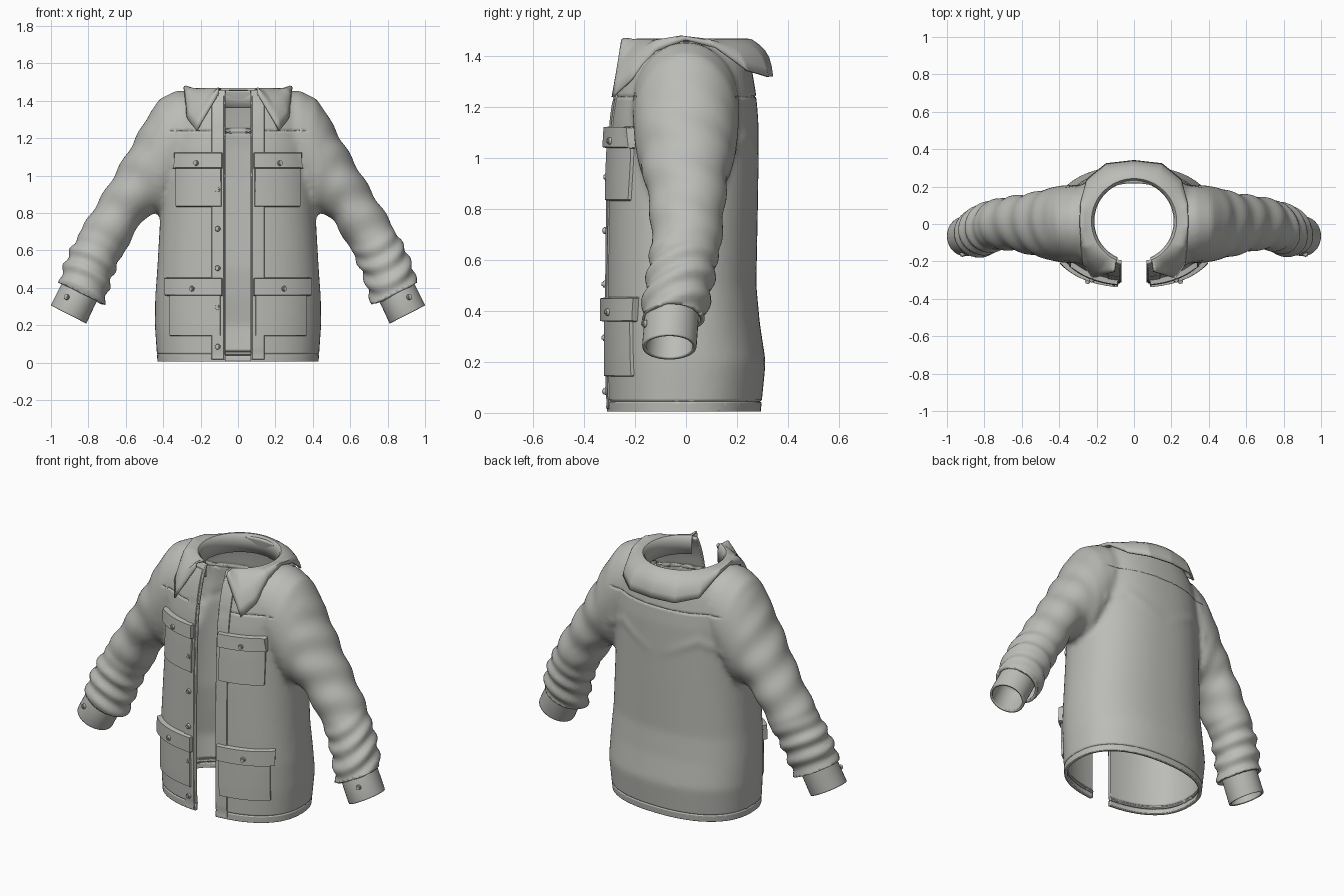
import bpy, bmesh, math
from mathutils import Vector
from mathutils.bvhtree import BVHTree

if "Cube" in bpy.data.objects:
    bpy.data.objects.remove(bpy.data.objects["Cube"])

cloth = bpy.data.materials.new("light_grey_cloth")
cloth.use_nodes = True
GREY = (0.5, 0.5, 0.475, 1)
cloth.diffuse_color = GREY
cloth.node_tree.nodes["Principled BSDF"].inputs["Base Color"].default_value = GREY


def add_object(name, bm, thickness=0, angle=40):
    mesh = bpy.data.meshes.new(name)
    bm.to_mesh(mesh)
    bm.free()
    obj = bpy.data.objects.new(name, mesh)
    bpy.context.collection.objects.link(obj)
    mesh.materials.append(cloth)
    bpy.ops.object.select_all(action="DESELECT")
    obj.select_set(True)
    bpy.context.view_layer.objects.active = obj
    bpy.ops.object.shade_smooth_by_angle(angle=math.radians(angle))
    if thickness:
        mod = obj.modifiers.new("thickness", "SOLIDIFY")
        mod.thickness = thickness
        mod.offset = -1
    return obj


def loft(bm, rings, closed=True, caps=True):
    loops = [[bm.verts.new(p) for p in ring] for ring in rings]
    n = len(loops[0])
    for a, b in zip(loops, loops[1:]):
        for i in range(n if closed else n - 1):
            j = (i + 1) % n
            bm.faces.new((a[i], a[j], b[j], b[i]))
    if caps:
        bm.faces.new(loops[0][::-1])
        bm.faces.new(loops[-1])


def spower(v, p):
    return math.copysign(abs(v) ** p, v)


def torso_ring(z, half, front, back, n=56):
    mid, depth, p = (front + back) / 2, (back - front) / 2, 0.86
    angles = [2 * math.pi * i / n for i in range(n)]
    return [(half * spower(math.cos(a), p), mid + depth * spower(math.sin(a), p), z) for a in angles]


def sleeve_ring(side, ux, uz, lx, lz, y, ry, n=36):
    up, low = Vector((ux, y, uz)), Vector((lx, y, lz))
    pts = []
    for i in range(n):
        a = 2 * math.pi * i / n
        p = (up + low) / 2 + (up - low) / 2 * math.cos(a) + Vector((0, ry * math.sin(a), 0))
        pts.append((side * p.x, p.y, p.z))
    return pts


# Torso sections: height, half width, front, back
TORSO = [(-0.08, .425, -.31, .285), (.1, .438, -.313, .303), (.2, .445, -.315, .313),
         (.35, .443, -.315, .29), (.5, .432, -.315, .276), (.8, .415, -.312, .282),
         (1.0, .405, -.307, .285), (1.15, .4, -.298, .284), (1.25, .39, -.283, .275),
         (1.33, .37, -.265, .262), (1.39, .33, -.245, .25), (1.43, .28, -.228, .24),
         (1.455, .24, -.215, .235), (1.55, .22, -.205, .23)]
# Sleeve sections: upper edge x z, lower edge x z, centre y, half depth
SLEEVE = [(.25, 1.455, .25, 1.05, 0, .19), (.33, 1.455, .3, .95, 0, .21),
          (.42, 1.41, .35, .84, 0, .207), (.475, 1.33, .4, .79, 0, .197),
          (.525, 1.24, .45, .8, 0, .182), (.605, 1.1, .51, .76, 0, .163),
          (.705, .93, .57, .66, .005, .147), (.805, .77, .63, .55, 0, .137),
          (.895, .61, .67, .46, -.02, .133), (.94, .5, .7, .36, -.04, .132),
          (.955, .43, .715, .31, -.05, .127), (.975, .37, .745, .25, -.055, .125)]

# Closed torso and sleeves fused into one smooth volume
bm = bmesh.new()
loft(bm, [torso_ring(*r) for r in TORSO])
for side in (1, -1):
    loft(bm, [sleeve_ring(side, *r) for r in SLEEVE])
bmesh.ops.recalc_face_normals(bm, faces=bm.faces)
base = add_object("jacket_volume", bm)
remesh = base.modifiers.new("fuse", "REMESH")
remesh.mode = "VOXEL"
remesh.voxel_size = 0.016
smooth = base.modifiers.new("soften", "SMOOTH")
smooth.factor = 0.5
smooth.iterations = 8
fused = base.evaluated_get(bpy.context.evaluated_depsgraph_get())
bm = bmesh.new()
bm.from_mesh(fused.to_mesh())
bpy.data.objects.remove(base)


def cut(faces, point, normal, clear):
    faces = list(faces)
    geom = faces + list({e for f in faces for e in f.edges}) + list({v for f in faces for v in f.verts})
    bmesh.ops.bisect_plane(bm, geom=geom, plane_co=point, plane_no=normal, clear_outer=clear)


# Openings at hem, neck, wrists and front
cut(bm.faces, (0, 0, 0.005), (0, 0, -1), True)
cut(bm.faces, (0, 0, 1.457), (0, 0, 1), True)
for side in (1, -1):
    wrist = [f for f in bm.faces if f.calc_center_median().x * side > .6]
    cut(wrist, (side * .838, 0, .37), (side * .44, 0, -.9), True)
    front = [f for f in bm.faces if f.calc_center_median().y < 0 and abs(f.calc_center_median().x) < .2]
    cut(front, (side * .068, 0, 0), (1, 0, 0), False)
gap = [f for f in bm.faces if f.calc_center_median().y < 0 and abs(f.calc_center_median().x) < .068]
bmesh.ops.delete(bm, geom=gap, context="FACES")

# Sleeve and back folds
bm.normal_update()
for v in bm.verts:
    x, y, z = v.co
    side = 1 if x > 0 else -1
    along = abs(x) * .45 - z * .9
    bunch = min(1, max(0, (along + .3) / .15))
    fade = min(1, max(0, (abs(x) - .45) / .08))
    wave = math.sin(2 * math.pi * (along + .2 * y * side) / .095 + 2 * math.sin(9 * y + side))
    broad = math.sin(2 * math.pi * (along - .35 * y) / .19 + side)
    push = fade * (.008 * bunch * wave + .005 * (1 - bunch) * broad)
    if y > 0 and abs(x) < .38:
        push += .005 * math.exp(-((z - 1.08 + .5 * abs(abs(x) - .25)) / .03) ** 2) * min(1, abs(x) / .2)
    v.co += v.normal * push

# Seam grooves for hem and yoke
for height in (.045, 1.24):
    for dz in (-.006, 0, .006):
        body = [f for f in bm.faces if abs(f.calc_center_median().x) < .46
                and abs(f.calc_center_median().z - height) < .05]
        cut(body, (0, 0, height + dz), (0, 0, 1), False)
    bm.normal_update()
    for v in bm.verts:
        if abs(v.co.z - height) < .001 and abs(v.co.x) < (.46 if height < 1 else .37):
            v.co -= v.normal * .006
surface = BVHTree.FromBMesh(bm)
add_object("jacket_shell", bm, .018, 60)


def front_hit(x, z):
    loc, normal, _, _ = surface.ray_cast(Vector((x, -1, z)), Vector((0, 1, 0)))
    return loc, normal


# Padded cloth panel that follows the front of the jacket
def panel(name, x0, x1, z0, z1, depth, nx=14, nz=12):
    def steps(a, b, n):
        rim = .006 * math.copysign(1, b - a)
        return [a] + [a + rim + (b - a - 2 * rim) * i / n for i in range(n + 1)] + [b]
    xs, zs = steps(x0, x1, nx), steps(z0, z1, nz)
    rings = []
    for z in zs:
        row = []
        for x in xs:
            loc, normal = front_hit(x, z)
            rim = x in (x0, x1) or z in (z0, z1)
            row.append(loc + normal * (-.006 if rim else depth))
        rings.append(row)
    pbm = bmesh.new()
    loft(pbm, rings, closed=False, caps=False)
    if x0 > x1:
        bmesh.ops.reverse_faces(pbm, faces=pbm.faces)
    add_object(name, pbm)


def button(name, loc, normal):
    bbm = bmesh.new()
    for radius, height in ((.015, .012), (.009, .017)):
        made = bmesh.ops.create_cone(bbm, cap_ends=True, segments=20, radius1=radius,
                                     radius2=radius * .85, depth=height)
        bmesh.ops.translate(bbm, verts=made["verts"], vec=(0, 0, height / 2))
    bbm.transform(normal.to_track_quat("Z", "Y").to_matrix().to_4x4())
    bmesh.ops.translate(bbm, verts=bbm.verts, vec=loc)
    add_object(name, bbm, angle=30)


def front_button(name, x, z, depth):
    loc, normal = front_hit(x, z)
    button(name, loc + normal * depth, normal)


# Collar outer edge: angle from the back, x, y, z
EDGE = [(0, 0, .342, 1.32), (30, .15, .325, 1.32), (58, .255, .24, 1.345), (80, .285, .12, 1.43),
        (100, .29, 0, 1.462), (120, .285, -.12, 1.42), (135, .275, -.215, 1.31),
        (146, .222, -.292, 1.24), (156, .1, -.255, 1.44)]


def collar_edge(deg):
    for a, b in zip(EDGE, EDGE[1:]):
        if deg <= b[0]:
            t = (deg - a[0]) / (b[0] - a[0])
            return Vector(a[1:]).lerp(Vector(b[1:]), t)


def collar_section(deg):
    a, side = math.radians(abs(deg)), 1 if deg > 0 else -1
    across = Vector((math.sin(a), math.cos(a), 0))
    centre = Vector((0, .015, 0))
    ring = [centre + across * r + Vector((0, 0, z))
            for r, z in ((.212, 1.36), (.212, 1.43), (.216, 1.455), (.228, 1.468), (.242, 1.466))]
    edge = collar_edge(abs(deg))
    start = ring[-1]
    for t in (.2, .4, .6, .8, 1):
        p = start.lerp(edge, t)
        bulge = .028 * math.sin(math.pi * t)
        ring.append(p + across * bulge * .7 + Vector((0, 0, bulge * .6)))
    return [(p.x * side, p.y, p.z) for p in ring]


cbm = bmesh.new()
loft(cbm, [collar_section(d) for d in range(-156, 157, 2)], closed=False, caps=False)
bmesh.ops.recalc_face_normals(cbm, faces=cbm.faces)
add_object("collar", cbm, .01, 50)

# Mirrored pockets, plackets and cuffs
for side, word in ((1, "left"), (-1, "right")):
    panel(word + "_placket", side * .07, side * .145, .012, 1.43, .005, 4, 60)
    panel(word + "_chest_pocket", side * .085, side * .332, .83, 1.09, .012)
    panel(word + "_chest_flap", side * .08, side * .342, 1.035, 1.125, .028)
    panel(word + "_hip_pocket", side * .09, side * .365, .14, .41, .012)
    panel(word + "_hip_flap", side * .08, side * .382, .355, .455, .026)
    front_button(word + "_chest_button", side * .215, 1.065, .026)
    front_button(word + "_hip_button", side * .238, .395, .024)

    cuff = bmesh.new()
    sections = [(.93, .46, .735, .37, -.05, .104), (.937, .435, .745, .35, -.055, .106),
                (.998, .312, .808, .215, -.065, .107), (1.0, .305, .812, .209, -.065, .105)]
    loft(cuff, [sleeve_ring(side, *s) for s in sections], caps=False)
    bmesh.ops.recalc_face_normals(cuff, faces=cuff.faces)
    add_object(word + "_cuff", cuff, .014)
    button(word + "_cuff_button", Vector((side * .915, -.158, .35)), Vector((side * .35, -.9, .15)))

# Front closing buttons
for i in range(5):
    front_button("front_button_%d" % (i + 1), -.108, .085 + .21 * i, .004)
